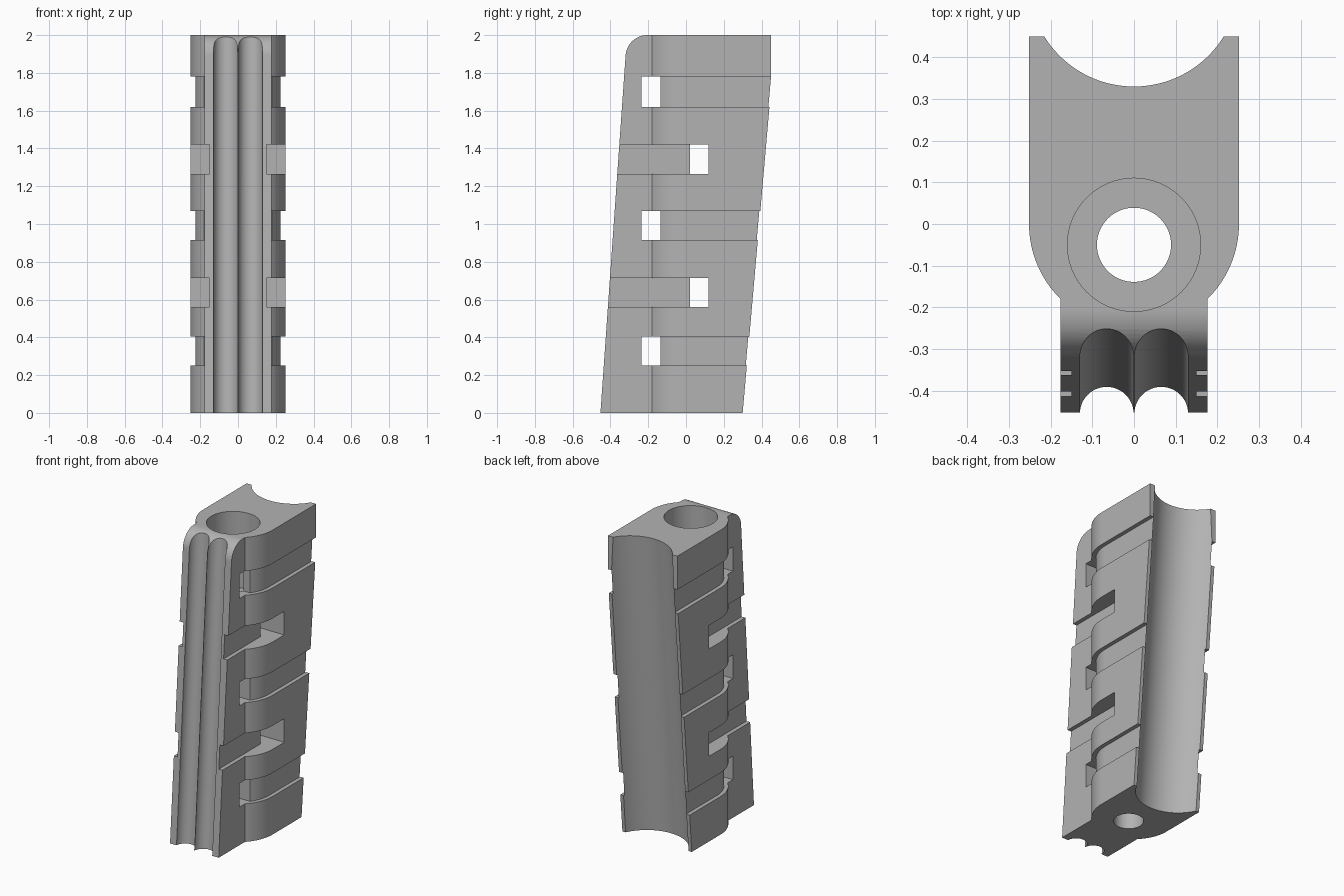
import bpy, bmesh, math

if "Cube" in bpy.data.objects:
    bpy.data.objects.remove(bpy.data.objects["Cube"])

grey = bpy.data.materials.new("plain grey")
grey.diffuse_color = (0.45, 0.45, 0.45, 1)
grey.use_nodes = True
grey.node_tree.nodes["Principled BSDF"].inputs["Base Color"].default_value = grey.diffuse_color


def prism(name, pts, lo, hi, lean=0.0, axis='Z'):
    """Extrude a 2D outline: xy along z (leaning in y), or yz along x."""
    bm = bmesh.new()

    def place(p, h):
        if axis == 'X':
            return (h, p[0], p[1])
        return (p[0], p[1] + lean * h, h)
    a = [bm.verts.new(place(p, lo)) for p in pts]
    b = [bm.verts.new(place(p, hi)) for p in pts]
    bm.faces.new(a)
    bm.faces.new(b)
    n = len(pts)
    for i in range(n):
        bm.faces.new((a[i], a[(i + 1) % n], b[(i + 1) % n], b[i]))
    bmesh.ops.recalc_face_normals(bm, faces=bm.faces)
    me = bpy.data.meshes.new(name)
    bm.to_mesh(me)
    bm.free()
    me.materials.append(grey)
    ob = bpy.data.objects.new(name, me)
    bpy.context.collection.objects.link(ob)
    return ob


def arc(cx, cy, r, a0, a1, n):
    return [(cx + r * math.cos(a0 + (a1 - a0) * i / n),
             cy + r * math.sin(a0 + (a1 - a0) * i / n)) for i in range(n + 1)]


def circle(cx, cy, r, n=64):
    return arc(cx, cy, r, 0, 2 * math.pi, n)[:-1]


def mirrored(side):
    return side + [(-x, y) for x, y in reversed(side)]


def combine(cutter, op='DIFFERENCE'):
    m = body.modifiers.new(cutter.name, 'BOOLEAN')
    m.operation, m.object, m.solver = op, cutter, 'EXACT'
    cutter.hide_render = True
    bpy.context.view_layer.objects.active = body
    bpy.ops.object.modifier_apply(modifier=m.name)
    bpy.data.objects.remove(cutter)


# Body: straight sides, rounded shoulders, narrow front strip
R = 0.252
half = [(R, 0.6)] + arc(0, 0, R, 0, -math.asin(0.18 / R), 16) + [(0.177, -0.6)]
body = prism("grip_body", mirrored(half), -0.1, 2.1)

# Leaning side outline with rounded top front edge
side = [(-0.453, 0), (0.30, 0), (0.45, 1.714), (0.45, 2.0)]
side += arc(-0.205, 1.885, 0.115, math.pi / 2, math.pi - 0.07, 14)
combine(prism("side_outline", side, -0.5, 0.5, axis='X'), 'INTERSECT')

# Back scallop and twin front flutes
combine(prism("back_scallop", circle(0, 0.408, 0.253, 96), -0.2, 2.2, 0.0875))
for x in (-0.0655, 0.0655):
    combine(prism("front_flute", circle(x, -0.4555, 0.0645, 48), -0.2, 2.2, 0.07))

# Stepped bore
combine(prism("small_bore", circle(0, -0.05, 0.089), -0.2, 2.2))
combine(prism("wide_bore", circle(0, -0.05, 0.16), 1.5, 2.2))

# Shallow side grooves ending in a through slot
g = 0.226
wrap = [(0.4, -0.235), (0.4, 0.7), (g, 0.7)]
wrap += arc(0, 0, g, 0, -math.asin(0.135 / g), 12)
for z0, z1 in ((0.25, 0.405), (0.915, 1.07), (1.62, 1.78)):
    combine(prism("rear_groove", mirrored(wrap), z0, z1))

# Deep front pockets ending in a through slot
pocket = [(0.4, 0.12), (0.4, -0.7), (0.15, -0.7), (0.15, 0.02)]
for z0, z1 in ((0.56, 0.715), (1.265, 1.42)):
    combine(prism("front_pocket", mirrored(pocket), z0, z1))

# Smooth curves, crisp edges
bpy.ops.object.select_all(action='DESELECT')
body.select_set(True)
bpy.context.view_layer.objects.active = body
bpy.ops.object.shade_smooth_by_angle(angle=math.radians(25))
w = body.modifiers.new("flat_faces", 'WEIGHTED_NORMAL')
w.keep_sharp = True
